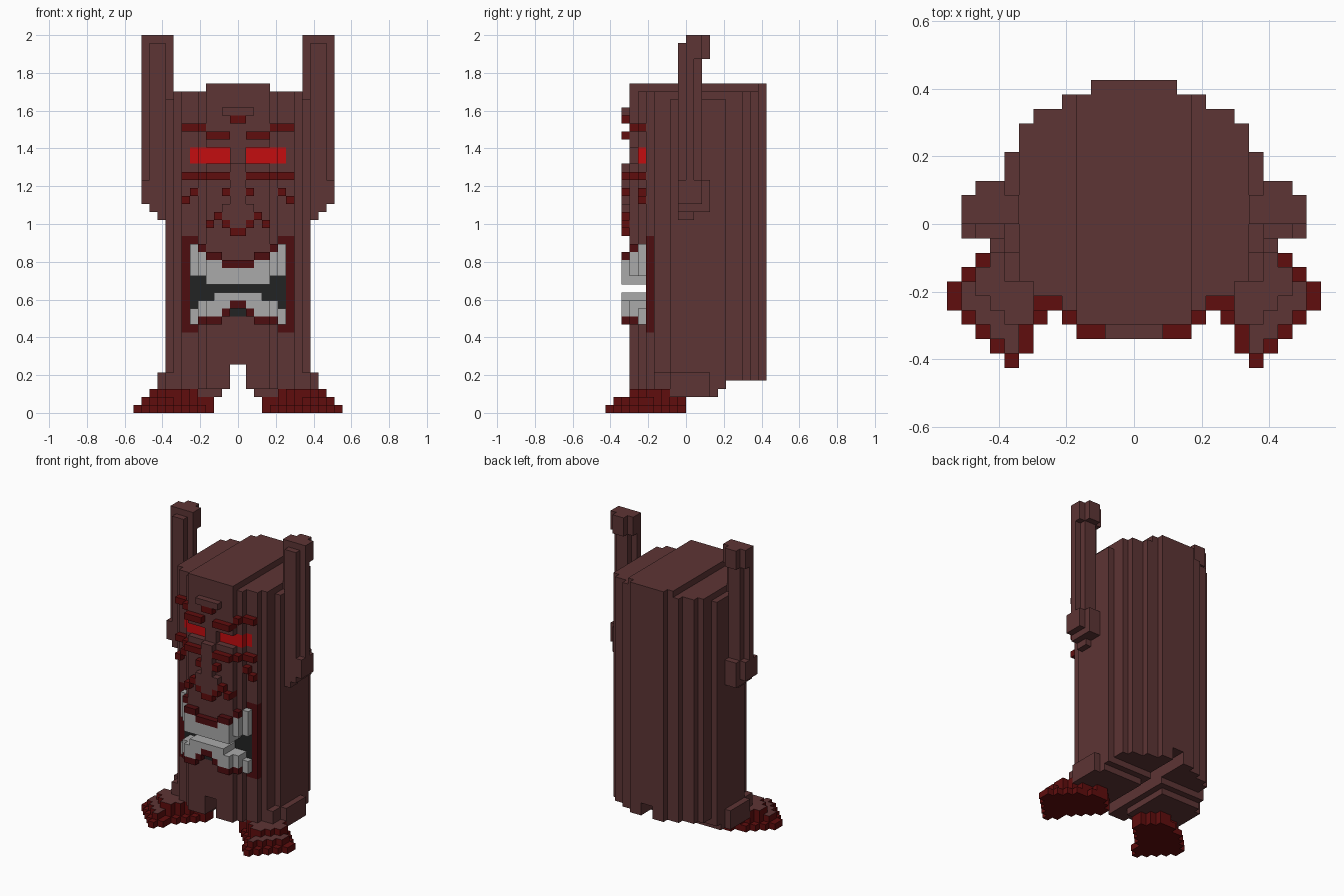
import bpy, bmesh

if "Cube" in bpy.data.objects:
    bpy.data.objects.remove(bpy.data.objects["Cube"])

U = 2 / 47          # one block


def material(name, rgb):
    m = bpy.data.materials.new(name)
    m.use_nodes = True
    m.diffuse_color = (*rgb, 1)
    bsdf = next(n for n in m.node_tree.nodes if n.type == 'BSDF_PRINCIPLED')
    bsdf.inputs["Base Color"].default_value = (*rgb, 1)
    bsdf.inputs["Roughness"].default_value = 0.8
    return m


BROWN = material("brown", (0.110, 0.035, 0.035))
RED = material("dark red", (0.115, 0.004, 0.004))
LIP = material("deep lip red", (0.075, 0.004, 0.005))
EYE = material("bright red", (0.55, 0.004, 0.005))
TOOTH = material("tooth grey", (0.40, 0.40, 0.40))
BLACK = material("mouth black", (0.016, 0.017, 0.017))


def add_box(bm, x0, x1, y0, y1, z0, z1):
    co = [bm.verts.new((x * U, y * U, z * U))
          for z in (z0, z1) for y in (y0, y1) for x in (x0, x1)]
    for f in ((0, 2, 3, 1), (4, 5, 7, 6), (0, 1, 5, 4),
              (2, 6, 7, 3), (0, 4, 6, 2), (1, 3, 7, 5)):
        bm.faces.new([co[i] for i in f])


def blocks(name, mat, boxes, top_mat=None, side=0):
    """Boxes in block units; side=0 mirrors each box, or +1/-1 builds one side."""
    bm = bmesh.new()
    for x0, x1, y0, y1, z0, z1 in boxes:
        if side == 0 and x0 == 0:
            add_box(bm, -x1, x1, y0, y1, z0, z1)
            continue
        if side >= 0:
            add_box(bm, x0, x1, y0, y1, z0, z1)
        if side <= 0:
            add_box(bm, -x1, -x0, y0, y1, z0, z1)
    me = bpy.data.meshes.new(name)
    me.materials.append(mat)
    if top_mat:
        me.materials.append(top_mat)
        bm.normal_update()
        for f in bm.faces:
            f.material_index = int(f.normal.z > 0.5)
    bm.to_mesh(me)
    bm.free()
    ob = bpy.data.objects.new(name, me)
    bpy.context.collection.objects.link(ob)
    return ob


# Body plan: x0, x1, front y, back y, top z
PLAN = [(0, 1, -7, 10, 41), (1, 3, -7, 10, 41), (3, 4, -7, 9, 41),
        (4, 5, -6, 9, 40), (5, 6, -5, 8, 40), (6, 7, -5, 8, 40),
        (7, 8, -4, 7, 40), (8, 9, -2, 5, 39)]


def relief(patches, out):
    """Blocks standing 'out' from the stepped face: x0, x1, z0, z1."""
    res = []
    for a, b, z0, z1 in patches:
        for x0, x1, front, _, _ in PLAN:
            lo, hi = max(a, x0), min(b, x1)
            if lo < hi:
                res.append((lo, hi, front - out, -4 if front < -4 else -3, z0, z1))
    return res


# Body, with recesses for the mouth (z 10-22) and eyes (z 31-33)
body = []
for x0, x1, front, back, top in PLAN:
    base = 6 if x0 == 0 else 4
    for z0, z1, a, b in ((base, 10, 9, 9), (10, 22, 0, 7), (22, 31, 9, 9),
                         (31, 33, 1, 6), (33, top, 9, 9)):
        f = -4 if a <= x0 and x1 <= b else front
        body.append((x0, x1, f, back, z0, z1))
blocks("body", BROWN, body)
blocks("face_filling", BROWN, relief(
    [(0, 2, 19, 22), (2, 4, 20, 22), (4, 5, 21, 22),
     (0, 2, 10, 12), (2, 5, 10, 11)], 0))

# Forehead mark and nose
blocks("forehead_mark", BROWN, relief([(0, 2, 37, 38)], 1))
blocks("nose", BROWN, relief([(0, 1, 23, 31), (1, 2, 24, 26)], 1))

# Brows, lower lids and face markings
blocks("brows", RED, relief([(0, 1, 36, 37), (4, 7, 35, 36), (1, 4, 34, 35)], 1))
blocks("lower_lids", RED, relief([(1, 7, 29, 30)], 1))
blocks("cheek_marks", RED, relief(
    [(5, 6, 27, 28), (6, 7, 26, 27), (1, 2, 27, 28)], 1))
blocks("nostril_marks", RED, relief(
    [(2, 3, 24, 25), (3, 4, 23, 24), (1, 2, 23, 24), (0, 1, 22, 23)], 1))

# Eyes
blocks("eyes", EYE, [(1, 5, -6, -4, 31, 33), (5, 6, -5, -4, 31, 33)])

# Mouth
blocks("mouth_inside", BLACK, [(0, 6, -5, -4, 11, 21), (0, 1, -7.1, -5, 12, 13)])
blocks("upper_teeth", TOOTH, relief(
    [(0, 2, 16, 18), (2, 4, 16, 19), (4, 5, 17, 20), (5, 6, 17, 21)], 1))
blocks("lower_teeth", TOOTH, relief(
    [(0, 1, 14, 15), (1, 2, 13, 15), (2, 3, 12, 15), (3, 5, 12, 14), (5, 6, 11, 13)], 1))
blocks("mouth_corners", LIP, [(6, 7, -5, -4, 10, 22), (5, 6, -5, -4, 21, 22),
                              (5, 6, -5, -4, 10, 11)])
blocks("upper_lip", LIP, relief(
    [(4, 5, 20, 21), (2, 4, 19, 20), (0, 2, 18, 19)], 1))
blocks("lower_lip", LIP, relief(
    [(0, 1, 13, 14), (1, 2, 12, 13), (2, 5, 11, 12)], 1))

# Legs and ankles
blocks("legs", BROWN, [(1, 4, -7, 5, 3, 4), (4, 5, -6, 5, 3, 4), (5, 7, -5, 5, 3, 4),
                       (7, 9, -2, 5, 3, 4), (2, 9, -4, 4, 2, 3),
                       (9, 10, -2, 3, 2, 5), (7, 9, -4, -2, 3, 5)])

# Feet: outward-turned stepped slabs, rows from heel to toe as inner x, outer x
SOLE = [(5, 8), (4, 10), (3, 11), (3, 12), (4, 13), (5, 13), (6, 12), (7, 11), (7, 10), (8, 9)]
sole = [(a, b, -i - 1, -i, 0, 1) for i, (a, b) in enumerate(SOLE)]
instep = [(a if i < 4 else a + 1, b - 1, -i - 1, -i, 1, 2)
          for i, (a, b) in enumerate(SOLE[:9])]
upper = [(4, 9, -2, -1, 2, 3), (4, 10, -3, -2, 2, 3), (5, 11, -4, -3, 2, 3),
         (5, 11, -5, -4, 2, 3), (6, 10, -6, -5, 2, 3), (7, 9, -7, -6, 2, 3)]
for side, label in ((1, "left"), (-1, "right")):
    blocks(label + "_sole", RED, sole, side=side)
    blocks(label + "_instep", RED, instep, BROWN, side)
    blocks(label + "_foot_upper", RED, upper, BROWN, side)

    # Raised arms: cross-shaped post, thicker tip and rounded base
    blocks(label + "_arm_post", BROWN, [(9, 11, -1, 2, 29, 44), (8, 12, 0, 1, 29, 44)], side=side)
    blocks(label + "_arm_tip", BROWN, [(8, 12, 0, 2, 44, 47), (9, 11, 2, 3, 44, 47),
                                       (9, 11, -1, 0, 44, 46)], side=side)
    blocks(label + "_arm_base", BROWN, [(8, 12, -1, 2, 26, 29), (8, 11, -1, 3, 25, 29),
                                        (8, 10, -1, 1, 24, 25)], side=side)
